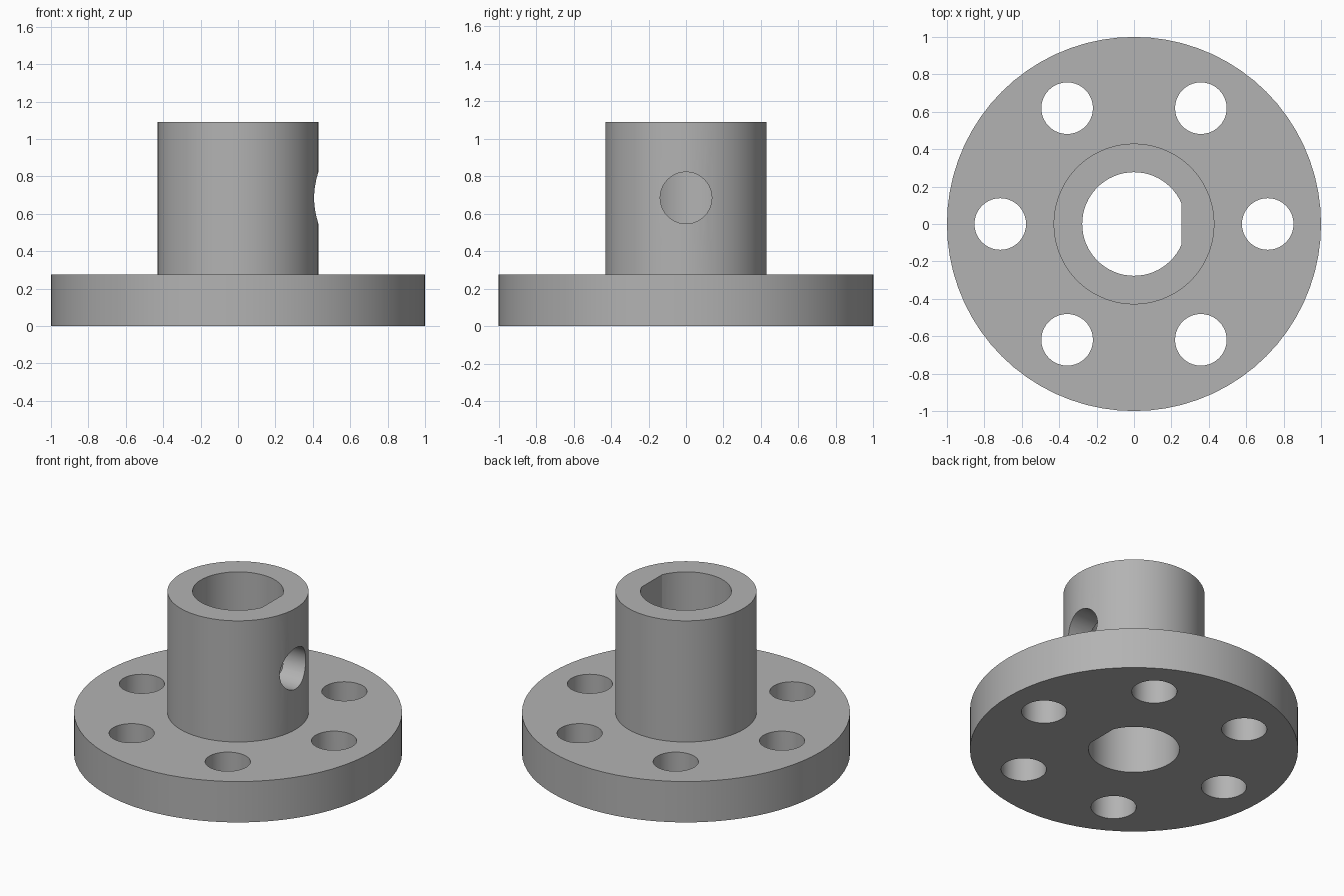
import bpy
from math import acos, cos, sin, pi, radians

if "Cube" in bpy.data.objects:
    bpy.data.objects.remove(bpy.data.objects["Cube"])

FLANGE_R, FLANGE_H = 1.0, 0.275
HUB_R, HUB_TOP = 0.43, 1.09
BORE_R, FLAT_X = 0.277, 0.255
HOLE_R, BOLT_CIRCLE = 0.138, 0.715
SET_SCREW_Z = 0.685

steel = bpy.data.materials.new("plain grey")
steel.use_nodes = True
grey = (0.45, 0.45, 0.45, 1)
steel.diffuse_color = grey
steel.node_tree.nodes["Principled BSDF"].inputs["Base Color"].default_value = grey


def add_mesh(name, verts, faces):
    mesh = bpy.data.meshes.new(name)
    mesh.from_pydata(verts, [], faces)
    mesh.materials.append(steel)
    obj = bpy.data.objects.new(name, mesh)
    bpy.context.collection.objects.link(obj)
    return obj


def stack_rings(name, rings):
    """Solid from equal-sized rings of points, capped at both ends."""
    n = len(rings[0])
    verts = [p for ring in rings for p in ring]
    faces = [list(reversed(range(n))), list(range(len(verts) - n, len(verts)))]
    for k in range(len(rings) - 1):
        for i in range(n):
            j = (i + 1) % n
            faces.append((k * n + i, k * n + j, k * n + n + j, k * n + n + i))
    return add_mesh(name, verts, faces)


def circle(r, z, n):
    return [(r * cos(2 * pi * i / n), r * sin(2 * pi * i / n), z) for i in range(n)]


def cut(target, cutter):
    cutter.hide_render = True
    mod = target.modifiers.new(cutter.name, 'BOOLEAN')
    mod.operation, mod.solver, mod.object = 'DIFFERENCE', 'EXACT', cutter
    bpy.context.view_layer.objects.active = target
    bpy.ops.object.modifier_apply(modifier=mod.name)
    bpy.data.objects.remove(cutter)


# Flange and hub turned as one stepped solid
profile = [(FLANGE_R, 0), (FLANGE_R, FLANGE_H), (HUB_R, FLANGE_H), (HUB_R, HUB_TOP)]
hub = stack_rings("flanged_hub", [circle(r, z, 72) for r, z in profile])

# D-shaped shaft bore, flat on the +x side
half = acos(FLAT_X / BORE_R)
steps = 56
angles = [half + (2 * pi - 2 * half) * i / steps for i in range(steps + 1)]
bore = [[(BORE_R * cos(a), BORE_R * sin(a), z) for a in angles] for z in (-0.2, 1.3)]
cut(hub, stack_rings("bore_cutter", bore))

# Six bolt holes through the flange
for k in range(6):
    hole = stack_rings("bolt_hole_cutter", [circle(HOLE_R, z, 40) for z in (-0.2, 0.5)])
    hole.location = (BOLT_CIRCLE * cos(k * pi / 3), BOLT_CIRCLE * sin(k * pi / 3), 0)
    bpy.context.view_layer.update()
    cut(hub, hole)

# Set-screw hole from the bore out through the +x wall
screw = stack_rings("set_screw_cutter", [circle(HOLE_R, z, 40) for z in (0.1, 0.6)])
screw.rotation_euler = (0, pi / 2, 0)
screw.location = (0, 0, SET_SCREW_Z)
bpy.context.view_layer.update()
cut(hub, screw)

# Smooth the round walls, keep the rims sharp
bpy.ops.object.select_all(action='DESELECT')
hub.select_set(True)
bpy.context.view_layer.objects.active = hub
bpy.ops.object.shade_smooth_by_angle(angle=radians(20))
